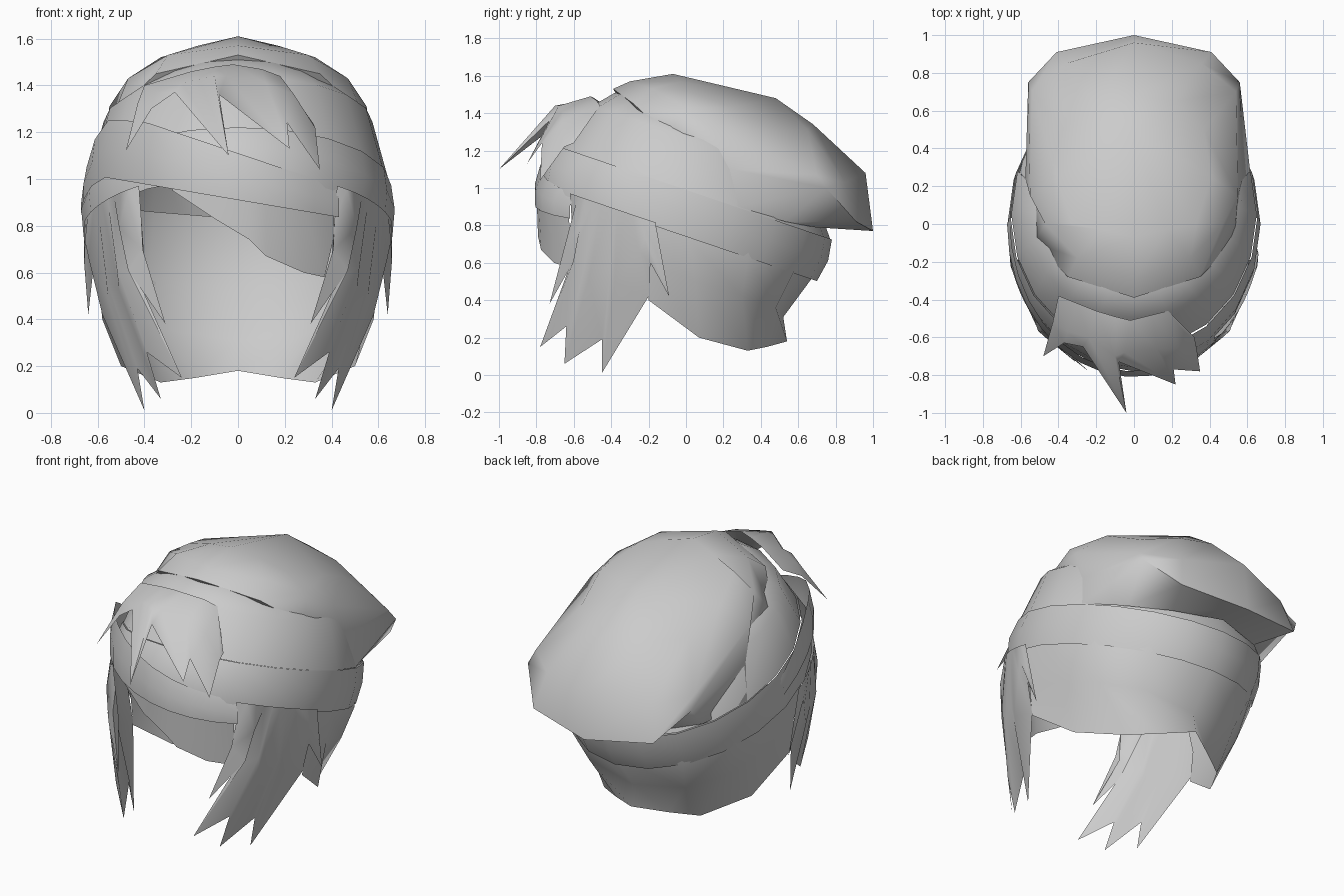
import bpy, bmesh, math
from mathutils import Vector

cube = bpy.data.objects.get("Cube")
if cube:
    bpy.data.objects.remove(cube, do_unlink=True)

GREY = (0.6, 0.6, 0.6, 1)
mat = bpy.data.materials.new("plain_grey")
mat.use_nodes = True
mat.diffuse_color = GREY
mat.node_tree.nodes["Principled BSDF"].inputs["Base Color"].default_value = GREY


def loft(name, rows, closed=False, tip=None, sharp=75):
    """Skin equal-length rows of points, optionally closed round and capped by a tip."""
    bm = bmesh.new()
    grid = [[bm.verts.new(p) for p in row] for row in rows]
    n = len(rows[0])
    for low, high in zip(grid, grid[1:]):
        for i in range(n if closed else n - 1):
            j = (i + 1) % n
            bm.faces.new((low[i], low[j], high[j], high[i]))
    if tip:
        top = bm.verts.new(tip)
        for i in range(n):
            bm.faces.new((grid[-1][i], grid[-1][(i + 1) % n], top))
    bmesh.ops.recalc_face_normals(bm, faces=bm.faces)
    me = bpy.data.meshes.new(name)
    bm.to_mesh(me)
    bm.free()
    me.materials.append(mat)
    ob = bpy.data.objects.new(name, me)
    bpy.context.scene.collection.objects.link(ob)
    bpy.ops.object.select_all(action="DESELECT")
    ob.select_set(True)
    bpy.context.view_layer.objects.active = ob
    bpy.ops.object.shade_smooth_by_angle(angle=math.radians(sharp))


def flip(row):
    return [(-x, y, z) for x, y, z in row]


def whole(half, closed=True):
    """Complete a right-left symmetric row given from one centre line outward."""
    other = flip(half)[::-1]
    return half + (other[1:-1] if closed else other[1:])


SLOPE = -0.34


def ring(cy, a, b, z, n=20):
    """Oval ring on a plane that drops toward the back."""
    out = []
    for i in range(n):
        t = 2 * math.pi * i / n
        y = cy - b * math.cos(t)
        out.append((a * math.sin(t), y, z + SLOPE * y))
    return out


# Cap crown and the wide tilted band under it
loft("cap_crown", [ring(0.05, 0.65, 0.72, 0.99), ring(0.08, 0.575, 0.58, 1.27),
                   ring(0.13, 0.43, 0.51, 1.38)], closed=True, tip=(0, 0, 1.51))
loft("cap_band", [ring(0.05, 0.655, 0.73, 0.99), ring(0.0, 0.67, 0.76, 0.87),
                  ring(-0.04, 0.66, 0.74, 0.74)], closed=True)

# Slouching bag of the cap: join to the hem, fold and rear rim, shoulder, top
bag = [
    [(0, -.36, 1.48), (.34, -.25, 1.4), (.52, -.05, 1.23), (.615, .28, .9),
     (.49, .53, .82), (.3, .69, .79), (0, .78, .8)],
    [(0, -.39, 1.53), (.35, -.28, 1.45), (.53, -.1, 1.28), (.575, .24, 1.1),
     (.56, .75, 1.0), (.41, .91, .82), (0, 1, .77)],
    [(0, -.3, 1.57), (.3, -.18, 1.53), (.47, 0, 1.43), (.55, .15, 1.31),
     (.54, .7, 1.07), (.36, .85, 1.03), (0, .96, 1.08)],
    [(0, -.07, 1.61), (.17, -.03, 1.57), (.33, 0, 1.52), (.41, .25, 1.43),
     (.37, .5, 1.31), (.22, .65, 1.31), (0, .68, 1.34)],
]
loft("cap_bag", [whole(r) for r in bag], closed=True, tip=(0, .48, 1.48))

# Hair at the back of the head, open at the face
nape = [
    [(.6, -.28, .98), (.62, 0, .93), (.56, .35, .88), (.36, .58, .86), (0, .68, .83)],
    [(.61, -.26, .8), (.62, .02, .72), (.57, .33, .62), (.38, .58, .56), (0, .69, .54)],
    [(.6, -.2, .6), (.57, .05, .5), (.5, .3, .42), (.33, .48, .36), (0, .52, .31)],
    [(.58, -.2, .4), (.5, .07, .2), (.33, .33, .13), (.18, .43, .15), (0, .54, .18)],
]
loft("back_hair", [whole(r, closed=False) for r in nape])

# Side locks ending in ragged points, rooted on the lower edge of the band
ends = [(.4, -.6, .65), (.31, -.73, .38), (.47, -.6, .61), (.24, -.78, .15),
        (.39, -.64, .26), (.33, -.65, .06), (.43, -.45, .19), (.4, -.45, .01),
        (.58, -.2, .42), (.62, -.19, .6), (.64, -.09, .42), (.655, -.16, .77)]
roots, middle = [], []
for i, end in enumerate(ends):
    f = i / (len(ends) - 1)
    y = -0.62 + 0.46 * f
    x = 0.668 * math.sqrt(1 - ((y + 0.04) / 0.75) ** 2)
    roots.append((x, y, 0.76 + SLOPE * y))
    m = Vector(roots[-1]).lerp(Vector(end), 0.45)
    middle.append((m.x + 0.04 * math.sin(math.pi * f), m.y, m.z))
lock = [roots, middle, ends]
loft("left_lock", lock)
loft("right_lock", [flip(r) for r in lock])

# Slanted strap across the brow, tucked under the band at the right temple
tops, centres, bottoms = [], [], []
for i in range(13):
    t = math.radians(-90 + 130 * i / 12)
    x, y = 0.672 * math.sin(t), -0.81 * math.cos(t)
    back = max(0, y + 0.4)
    up = min(1.25, 1.11 - 0.33 * x) - 0.8 * back
    low = 0.91 - 0.17 * x - 0.45 * back
    tops.append((x * 0.98, y + 0.03, up))
    centres.append((x, y, (up + low) / 2))
    bottoms.append((x, y, low))
loft("brow_strap", [tops, centres, bottoms])

# Patch hanging from the strap over the left eye
rim = [(-.28, .95), (-.1, .83), (.05, .74), (.12, .67), (.28, .6), (.37, .58), (.41, .75)]
upper, lower = [], []
for x, z in rim:
    y = -0.8 * math.sqrt(1 - (x / 0.66) ** 2)
    upper.append((x, y, 0.94 - 0.17 * x))
    lower.append((x, y + 0.15 * (0.95 - z) ** 2, z))
loft("eye_patch", [upper, lower])

# Tuft of fringe spilling over the front of the cap
tuft_top = [(-.4, -.38, 1.4), (-.3, -.42, 1.43), (-.2, -.46, 1.46), (-.1, -.49, 1.48),
            (-.02, -.51, 1.49), (.1, -.48, 1.47), (.18, -.46, 1.44), (.32, -.6, 1.24)]
tuft_mid = [(-.43, -.52, 1.32), (-.35, -.57, 1.37), (-.24, -.6, 1.41), (-.1, -.7, 1.44),
            (-.05, -.68, 1.44), (.12, -.66, 1.41), (.24, -.66, 1.36), (.33, -.65, 1.22)]
tuft_end = [(-.48, -.7, 1.12), (-.37, -.63, 1.3), (-.27, -.65, 1.37), (-.04, -1, 1.1),
            (-.08, -.73, 1.36), (.22, -.85, 1.13), (.21, -.77, 1.24), (.35, -.78, 1.04)]
loft("fringe_tuft", [tuft_top, tuft_mid, tuft_end])
